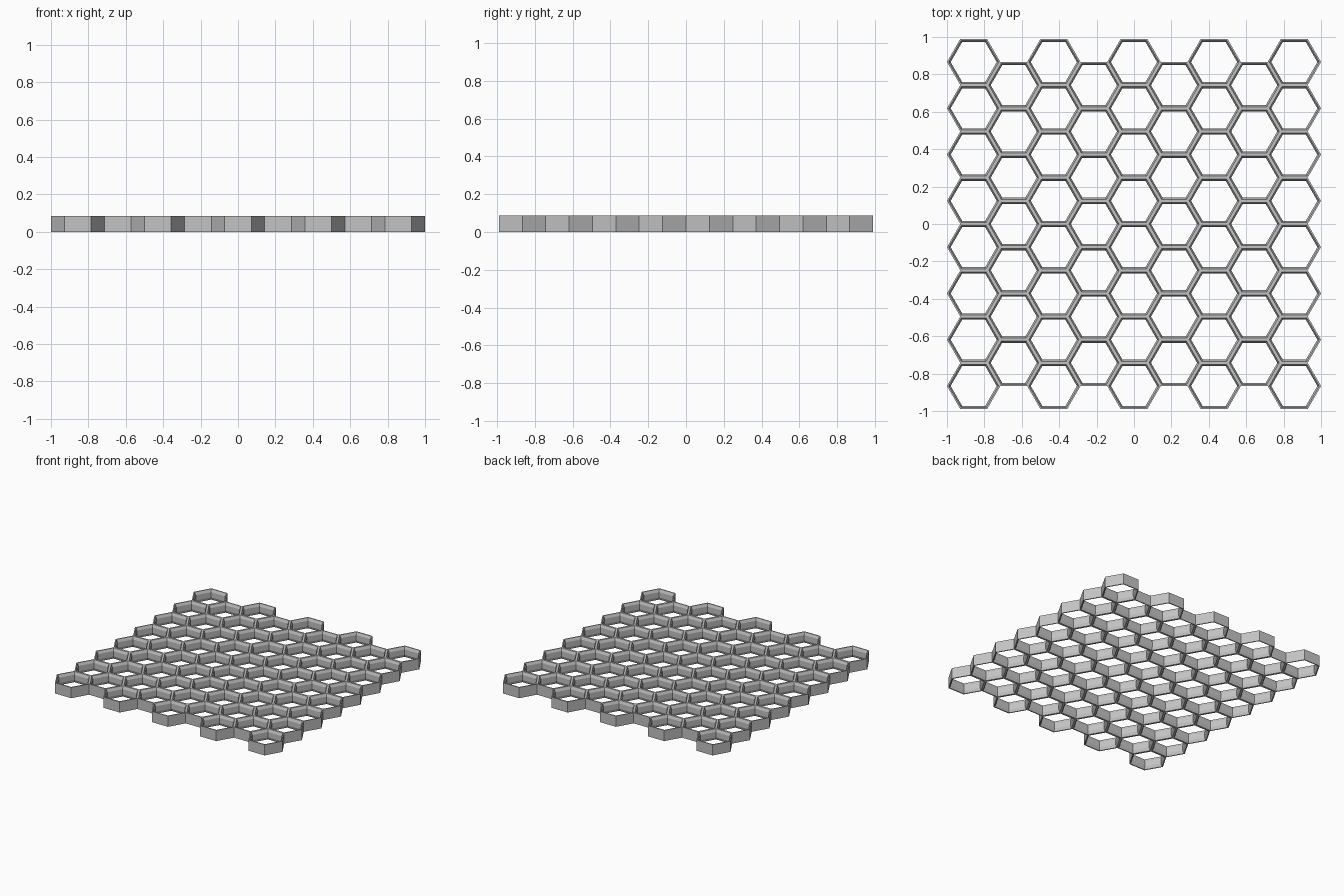
import bpy, bmesh
from math import cos, sin, pi, sqrt

cube = bpy.data.objects.get("Cube")
if cube:
    bpy.data.objects.remove(cube, do_unlink=True)

RADIUS = 1 / 7                 # corner radius of one cell
PITCH = RADIUS * sqrt(3)       # distance between rows
HEIGHT = 0.086
RIM = 0.008                    # width of the flat rim
WALL = 0.017                   # full wall thickness
BEVEL = 0.022                  # depth of the inner bevel

# Single flat grey
grey = bpy.data.materials.new("grey")
grey.use_nodes = True
colour = (0.55, 0.55, 0.55, 1)
grey.diffuse_color = colour
grey.node_tree.nodes["Principled BSDF"].inputs["Base Color"].default_value = colour


def hex_tube(name):
    """Open hexagonal tube: a wall cross-section swept round six corners."""
    rim_r = RADIUS - RIM * 2 / sqrt(3)
    inner_r = RADIUS - WALL * 2 / sqrt(3)
    profile = [(RADIUS, 0), (RADIUS, HEIGHT), (rim_r, HEIGHT),
               (inner_r, HEIGHT - BEVEL), (inner_r, BEVEL), (rim_r, 0)]
    bm = bmesh.new()
    rings = [[bm.verts.new((r * cos(k * pi / 3), r * sin(k * pi / 3), z))
              for k in range(6)] for r, z in profile]
    for lower, upper in zip(rings, rings[1:] + rings[:1]):
        for k in range(6):
            n = (k + 1) % 6
            bm.faces.new((lower[k], lower[n], upper[n], upper[k]))
    bmesh.ops.recalc_face_normals(bm, faces=bm.faces)
    mesh = bpy.data.meshes.new(name)
    bm.to_mesh(mesh)
    bm.free()
    mesh.materials.append(grey)
    return mesh


# Nine columns, alternating eight and seven cells
cell = hex_tube("hex_cell")
for col in range(9):
    rows = 8 - col % 2
    column = bpy.data.objects.new(f"honeycomb_column_{col + 1}", cell)
    column.location = ((col - 4) * 1.5 * RADIUS, -(rows - 1) / 2 * PITCH, 0)
    bpy.context.collection.objects.link(column)
    array = column.modifiers.new("rows", 'ARRAY')
    array.count = rows
    array.use_relative_offset = False
    array.use_constant_offset = True
    array.constant_offset_displace = (0, PITCH, 0)
